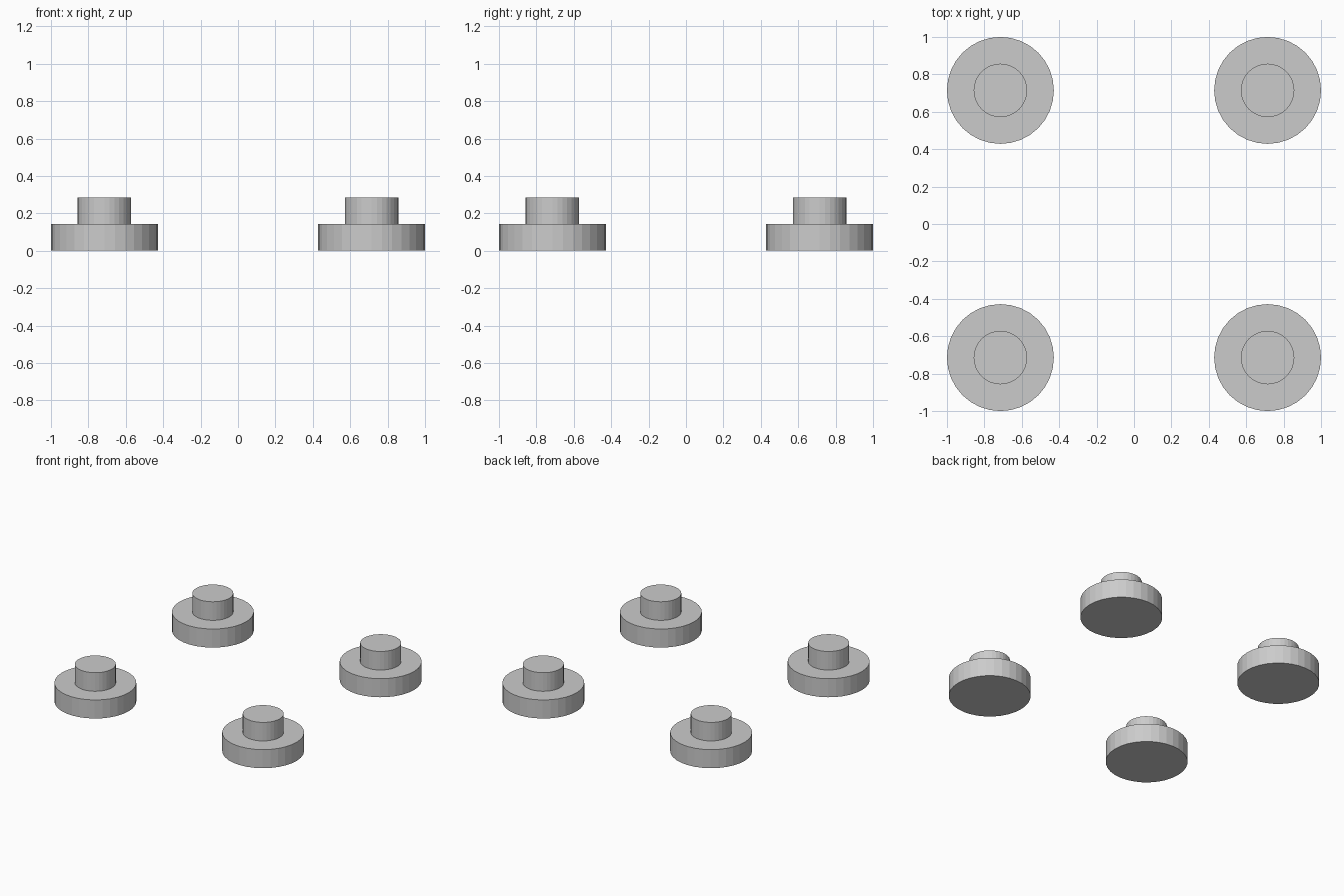
import bpy, bmesh, math

if "Cube" in bpy.data.objects:
    bpy.data.objects.remove(bpy.data.objects["Cube"])

SIDES = 32
U = 1 / 7  # module: one step height
# (radius, height) profile of the stepped foot, bottom to top
PROFILE = [(2 * U, 0), (2 * U, U), (U, U), (U, 2 * U)]


def stepped_foot(name, x, y):
    bm = bmesh.new()
    rings = [[bm.verts.new((r * math.cos(2 * math.pi * i / SIDES),
                            r * math.sin(2 * math.pi * i / SIDES), z))
              for i in range(SIDES)] for r, z in PROFILE]
    # walls and step between neighbouring rings
    for a, b in zip(rings, rings[1:]):
        for i in range(SIDES):
            j = (i + 1) % SIDES
            bm.faces.new((a[i], a[j], b[j], b[i]))
    # bottom and top caps
    bm.faces.new(rings[0][::-1])
    bm.faces.new(rings[-1])
    mesh = bpy.data.meshes.new(name)
    bm.to_mesh(mesh)
    bm.free()
    obj = bpy.data.objects.new(name, mesh)
    obj.location = (x, y, 0)
    bpy.context.collection.objects.link(obj)


# four feet at the corners
for side, sx in (("left", -1), ("right", 1)):
    for end, sy in (("front", -1), ("back", 1)):
        stepped_foot(f"{end}_{side}_foot", sx * 5 * U, sy * 5 * U)
